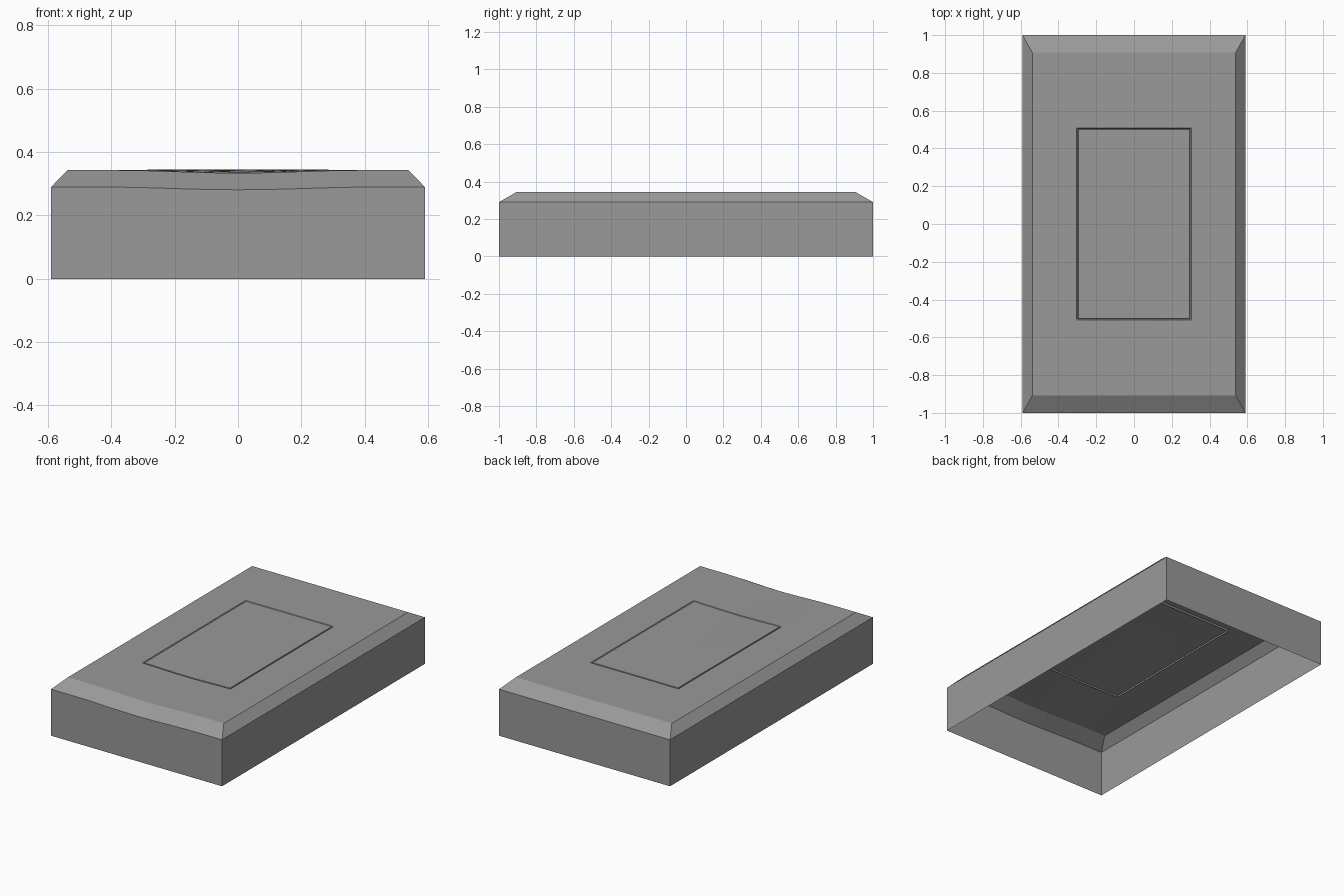
import bpy, bmesh, math

if "Cube" in bpy.data.objects:
    bpy.data.objects.remove(bpy.data.objects["Cube"])

HX, HY = 0.59, 1.0        # outer half sizes
TX, TY = 0.538, 0.908     # half sizes of the flat top
PX, PY = 0.295, 0.50      # inset panel
FLOOR, RIM = 0.002, 0.009 # offsets of the groove floor and outer lip
DEPTH = 0.009


def mirrored(values):
    return sorted({s * v for v in values for s in (-1, 1)})


def inside(x, y, offset):
    return abs(x) < PX + offset + 1e-4 and abs(y) < PY + offset + 1e-4


def top_height(x, y):
    # faint crown, plus a shallow dip that fades in towards the front
    z = 0.343 + 0.002 * (1 - (y / TY) ** 2) * (1 - (x / TX) ** 2)
    if abs(x) < 0.4:
        fade = min(1, max(0, (0.3 - y) / 1.0))
        z -= 0.009 * fade * 0.5 * (1 + math.cos(math.pi * x / 0.4))
    # narrow groove outlining the panel
    if inside(x, y, FLOOR) and not inside(x, y, 0):
        z -= DEPTH
    return z


bm = bmesh.new()

# Top surface with grooved panel outline
xs = mirrored([0, 0.07, 0.14, 0.22, PX, PX + FLOOR, PX + RIM, 0.4, TX])
ys = mirrored([0, 0.15, 0.3, PY, PY + FLOOR, PY + RIM, 0.7, TY])
grid = [[bm.verts.new((x, y, top_height(x, y))) for x in xs] for y in ys]
for j in range(len(ys) - 1):
    for i in range(len(xs) - 1):
        bm.faces.new((grid[j][i], grid[j][i + 1], grid[j + 1][i + 1], grid[j + 1][i]))


def extrude_rim(move):
    rim = [e for e in bm.edges if e.is_boundary]
    new = bmesh.ops.extrude_edge_only(bm, edges=rim)["geom"]
    for v in (g for g in new if isinstance(g, bmesh.types.BMVert)):
        move(v.co)


def chamfer(co):
    co.x *= HX / TX
    co.y *= HY / TY
    co.z -= 0.053


def to_floor(co):
    co.z = 0


# Chamfer and side walls, open underneath
extrude_rim(chamfer)
extrude_rim(to_floor)
bmesh.ops.recalc_face_normals(bm, faces=bm.faces)
if max(bm.faces, key=lambda f: f.calc_center_median().z).normal.z < 0:
    bmesh.ops.reverse_faces(bm, faces=bm.faces)

mesh = bpy.data.meshes.new("cover_shell")
bm.to_mesh(mesh)
bm.free()
cover = bpy.data.objects.new("cover_shell", mesh)
bpy.context.collection.objects.link(cover)

# Dark grey finish
dark = bpy.data.materials.new("dark_grey")
dark.diffuse_color = (0.32, 0.32, 0.32, 1)
dark.use_nodes = True
dark.node_tree.nodes["Principled BSDF"].inputs["Base Color"].default_value = dark.diffuse_color
mesh.materials.append(dark)

bpy.context.view_layer.objects.active = cover
cover.select_set(True)
bpy.ops.object.shade_smooth_by_angle(angle=math.radians(20))
